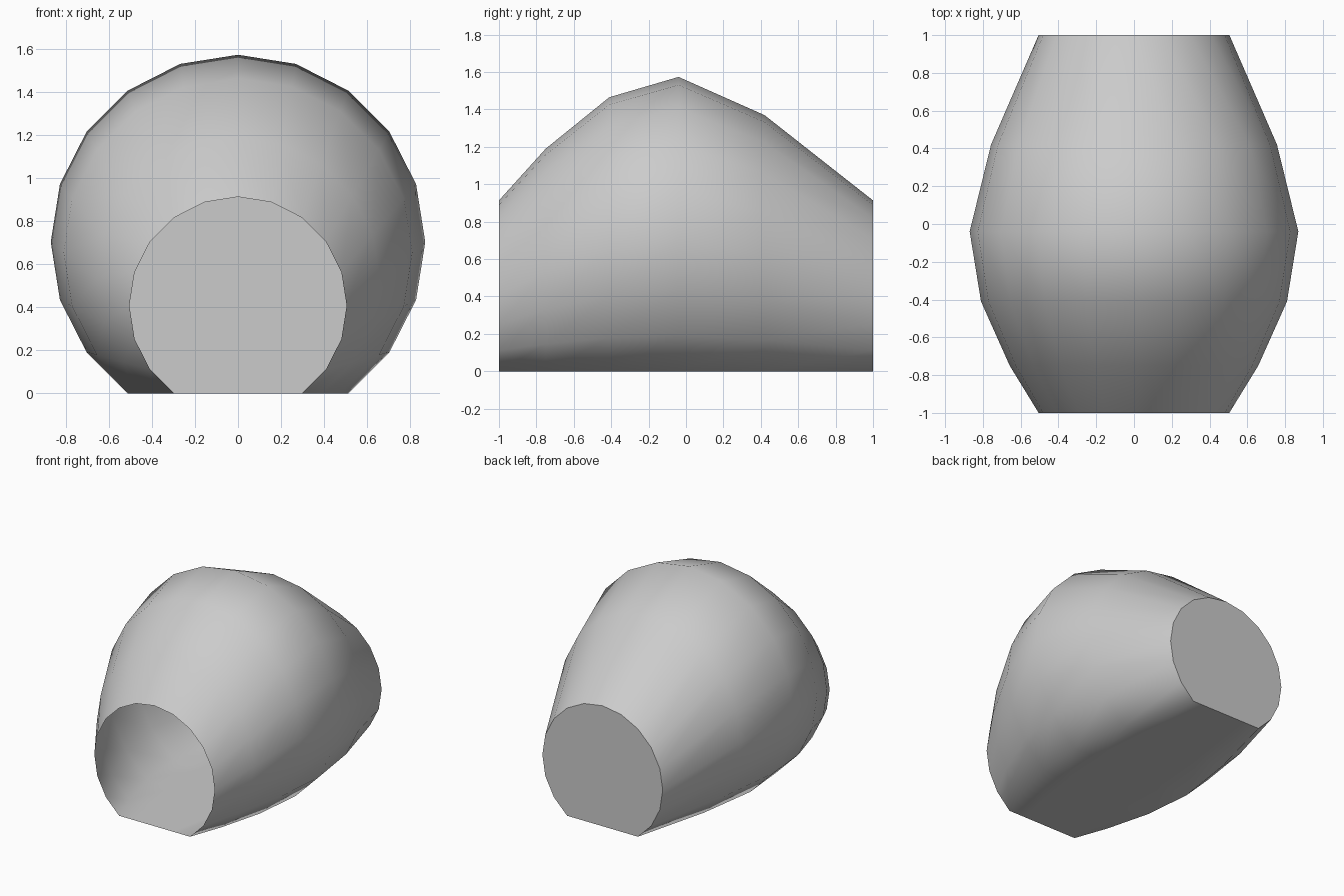
import bpy, bmesh
from math import sin, cos, pi

if "Cube" in bpy.data.objects:
    bpy.data.objects.remove(bpy.data.objects["Cube"])

SIDES = 20
# (y, radius) of each ring, front to back
RINGS = [(-1.0, 0.505), (-0.75, 0.658), (-0.41, 0.81),
         (-0.04, 0.870), (0.42, 0.757), (1.0, 0.505)]


def add_ring(bm, y, r):
    # 20-sided circle whose lower part is flattened onto the floor
    centre = r * cos(pi / 5)
    verts = []
    for i in range(SIDES):
        a = 2 * pi * i / SIDES
        verts.append(bm.verts.new((r * cos(a), y, max(0.0, centre + r * sin(a)))))
    return verts


# Bulging shell with a flat floor, open at the front
bm = bmesh.new()
rings = [add_ring(bm, y, r) for y, r in RINGS]
for a, b in zip(rings, rings[1:]):
    for i in range(SIDES):
        j = (i + 1) % SIDES
        bm.faces.new((a[i], a[j], b[j], b[i]))

# Flat back wall with a crisp rim
cap = bm.faces.new(list(rings[-1]))
for f in bm.faces:
    f.smooth = True
cap.smooth = False
for e in cap.edges:
    e.smooth = False

# Point all faces outward
bmesh.ops.recalc_face_normals(bm, faces=bm.faces[:])
if cap.normal.y < 0:
    bmesh.ops.reverse_faces(bm, faces=bm.faces[:])

mesh = bpy.data.meshes.new("shelter_shell")
bm.to_mesh(mesh)
bm.free()
bpy.context.collection.objects.link(bpy.data.objects.new("shelter_shell", mesh))
